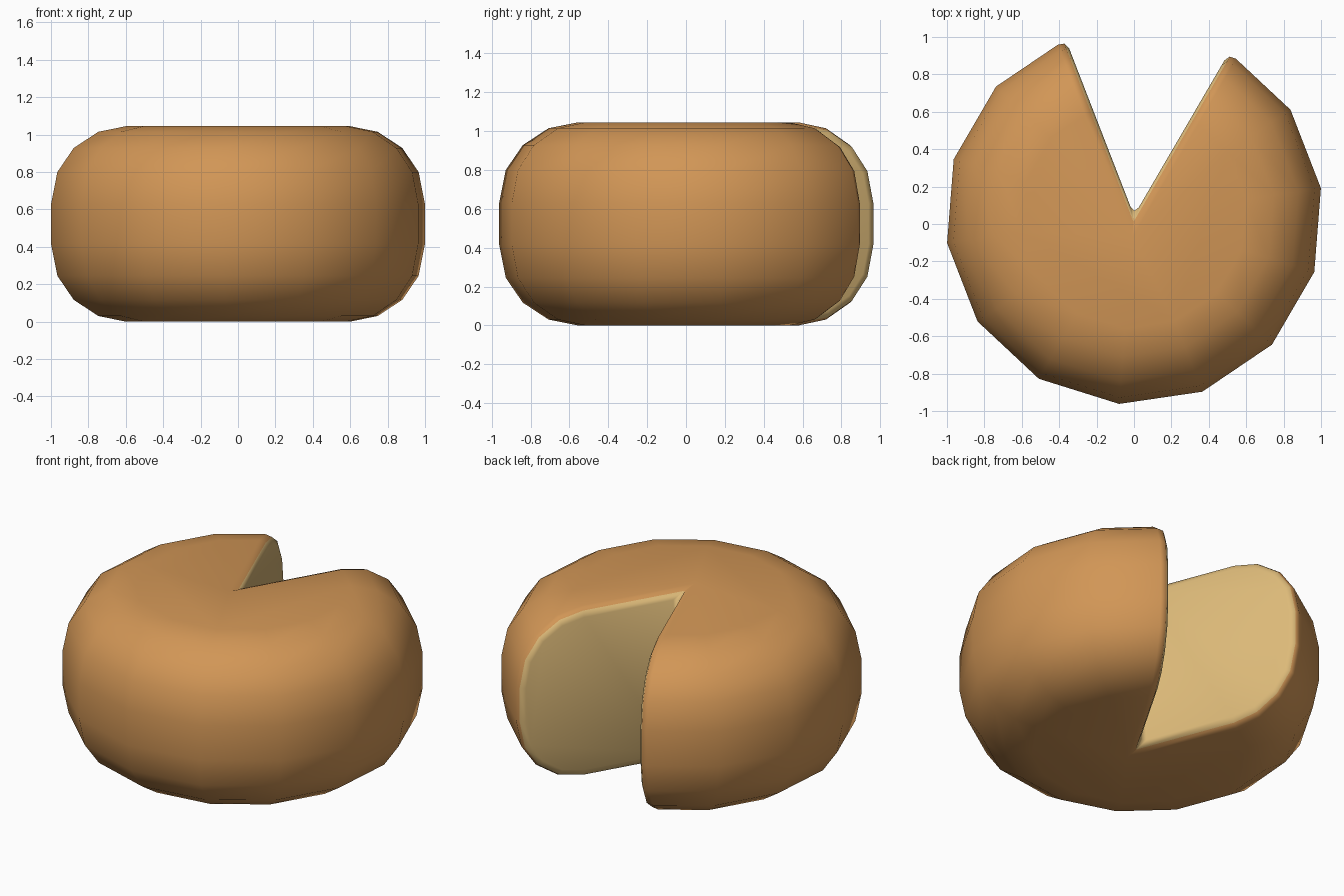
import bpy, bmesh, math

if "Cube" in bpy.data.objects:
    bpy.data.objects.remove(bpy.data.objects["Cube"])

SIDES = 14          # sides of the full wheel
KEPT = 12           # sides left after the wedge is removed
START = math.radians(111.2)
AXIS_Y = 0.045
HEIGHT = 1.045

# Upper half of the rounded rim (radius, z); the lower half is mirrored
upper = [(1.01, 0.63), (0.976, 0.80), (0.888, 0.928), (0.755, 1.015), (0.605, HEIGHT)]
profile = [(r, HEIGHT - z) for r, z in reversed(upper)] + upper


def material(name, rgb):
    m = bpy.data.materials.new(name)
    m.diffuse_color = (*rgb, 1)
    m.use_nodes = True
    m.node_tree.nodes["Principled BSDF"].inputs["Base Color"].default_value = m.diffuse_color
    return m


bm = bmesh.new()

# Rind: profile swept around the axis, leaving the wedge open
rings = []
for i in range(KEPT + 1):
    a = START + i * 2 * math.pi / SIDES
    rings.append([bm.verts.new((r * math.cos(a), AXIS_Y + r * math.sin(a), z))
                  for r, z in profile])
bottom = bm.verts.new((0, AXIS_Y, 0))
top = bm.verts.new((0, AXIS_Y, HEIGHT))
for a, b in zip(rings, rings[1:]):
    for j in range(len(profile) - 1):
        bm.faces.new((a[j], b[j], b[j + 1], a[j + 1]))
bm.faces.new([top] + [r[-1] for r in rings])
bm.faces.new([bottom] + [r[0] for r in reversed(rings)])

# Cut faces of the wedge
cuts = [bm.faces.new([bottom] + rings[0] + [top]),
        bm.faces.new([top] + rings[-1][::-1] + [bottom])]
for f in cuts:
    f.material_index = 1
bmesh.ops.recalc_face_normals(bm, faces=bm.faces[:])

# Soft edges all around the cut
edges = list({e for f in cuts for e in f.edges})
bmesh.ops.bevel(bm, geom=edges, offset=0.05, offset_type='OFFSET', segments=2,
                profile=0.5, affect='EDGES', clamp_overlap=True, material=-1)
for f in bm.faces:
    f.smooth = True

mesh = bpy.data.meshes.new("cheese_wheel")
bm.to_mesh(mesh)
bm.free()
mesh.materials.append(material("orange rind", (0.64, 0.305, 0.093)))
mesh.materials.append(material("pale yellow inside", (0.72, 0.49, 0.19)))
obj = bpy.data.objects.new("cheese_wheel", mesh)
bpy.context.collection.objects.link(obj)
